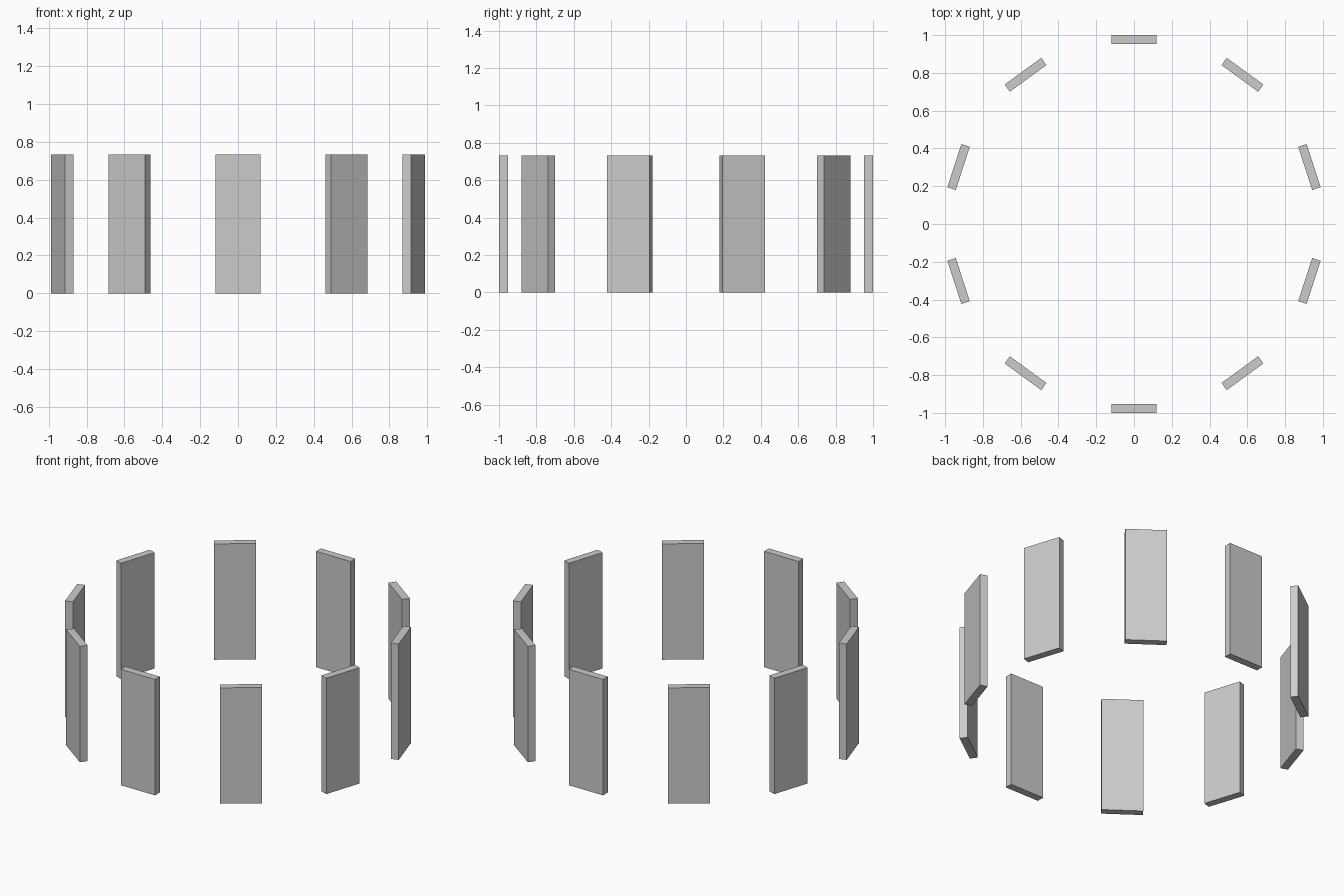
import bpy, math

if "Cube" in bpy.data.objects:
    bpy.data.objects.remove(bpy.data.objects["Cube"])

COUNT = 10
WIDTH, THICK, HEIGHT = 0.24, 0.047, 0.733
RADIUS = 1.0 - THICK / 2  # outer faces of front and back panels sit at y = +-1


def panel(name, angle):
    """Upright flat panel, facing outward from the ring centre."""
    bpy.ops.mesh.primitive_cube_add(
        size=1,
        location=(RADIUS * math.cos(angle), RADIUS * math.sin(angle), HEIGHT / 2),
        rotation=(0, 0, angle))
    ob = bpy.context.object
    ob.name = name
    ob.scale = (THICK, WIDTH, HEIGHT)
    bpy.ops.object.transform_apply(location=False, rotation=False, scale=True)
    return ob


# Ring of ten panels, starting at the front
for i in range(COUNT):
    panel(f"ring_panel_{i + 1:02d}", -math.pi / 2 + i * math.tau / COUNT)
